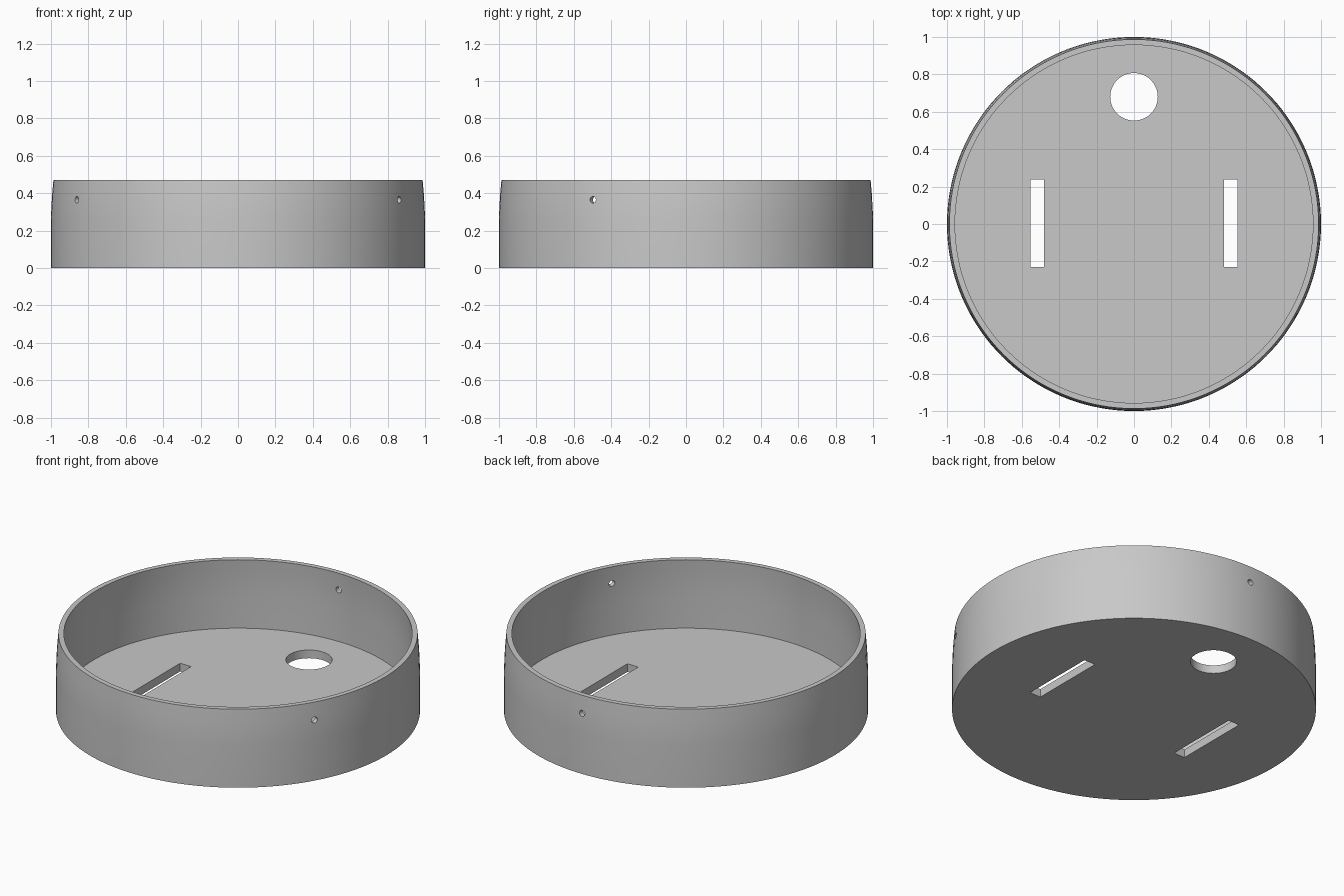
import bpy
import bmesh
import math
from mathutils import Matrix, Vector

if "Cube" in bpy.data.objects:
    bpy.data.objects.remove(bpy.data.objects["Cube"], do_unlink=True)

SEGMENTS = 144
HEIGHT = 0.47
FLOOR = 0.05

grey = bpy.data.materials.new("light_grey")
grey.use_nodes = True
colour = (0.58, 0.58, 0.58, 1)
grey.diffuse_color = colour
grey.node_tree.nodes["Principled BSDF"].inputs["Base Color"].default_value = colour


def make_object(name, bm):
    bmesh.ops.recalc_face_normals(bm, faces=bm.faces)
    mesh = bpy.data.meshes.new(name)
    bm.to_mesh(mesh)
    bm.free()
    mesh.materials.append(grey)
    obj = bpy.data.objects.new(name, mesh)
    bpy.context.collection.objects.link(obj)
    return obj


def lathe(name, profile):
    """Stack one ring per profile point and cap both ends."""
    bm = bmesh.new()
    rings = []
    for radius, z in profile:
        angles = [math.tau * i / SEGMENTS for i in range(SEGMENTS)]
        rings.append([bm.verts.new((radius * math.cos(a), radius * math.sin(a), z))
                      for a in angles])
    for low, high in zip(rings, rings[1:]):
        for i in range(SEGMENTS):
            j = (i + 1) % SEGMENTS
            bm.faces.new((low[i], low[j], high[j], high[i]))
    bm.faces.new(rings[0])
    bm.faces.new(rings[-1])
    return make_object(name, bm)


def drill(name, radius, depth, matrix, sides):
    bm = bmesh.new()
    bmesh.ops.create_cone(bm, cap_ends=True, segments=sides, radius1=radius,
                          radius2=radius, depth=depth, matrix=matrix)
    return make_object(name, bm)


def slot(name, x, y, width, length):
    bm = bmesh.new()
    bmesh.ops.create_cube(bm, size=1, matrix=Matrix.Translation((x, y, FLOOR / 2))
                          @ Matrix.Diagonal((width, length, FLOOR * 4, 1)))
    return make_object(name, bm)


# Round tray: outer wall curving slightly inward, rim, inner wall and floor
outer = [(1, 0), (1, 0.25), (0.998, 0.32), (0.994, 0.39), (0.987, HEIGHT)]
inner = [(0.957, HEIGHT), (0.963, 0.39), (0.966, 0.32), (0.968, 0.23), (0.968, FLOOR)]
tray = lathe("round_tray", outer + inner)

# Cable hole and two mounting slots through the floor
cutters = [drill("cable_hole_cutter", 0.127, FLOOR * 4,
                 Matrix.Translation((0, 0.68, FLOOR / 2)), 64)]
for side in (-1, 1):
    cutters.append(slot("slot_cutter", side * 0.517, 0.004, 0.074, 0.466))

# Three screw holes through the wall, evenly spaced
for degrees in (-30, 90, 210):
    a = math.radians(degrees)
    direction = Vector((math.cos(a), math.sin(a), 0))
    matrix = (Matrix.Translation(direction * 0.98 + Vector((0, 0, 0.365)))
              @ direction.to_track_quat("Z", "Y").to_matrix().to_4x4())
    cutters.append(drill("screw_hole_cutter", 0.018, 0.2, matrix, 24))

# Cut every opening, then discard the cutters
bpy.context.view_layer.objects.active = tray
for cutter in cutters:
    cutter.hide_render = True
    cut = tray.modifiers.new("cut", "BOOLEAN")
    cut.operation = "DIFFERENCE"
    cut.solver = "EXACT"
    cut.object = cutter
    bpy.ops.object.modifier_apply(modifier=cut.name)
    bpy.data.objects.remove(cutter, do_unlink=True)

# Smooth walls with crisp edges
bpy.ops.object.select_all(action="DESELECT")
tray.select_set(True)
bpy.ops.object.shade_smooth_by_angle(angle=math.radians(30))
